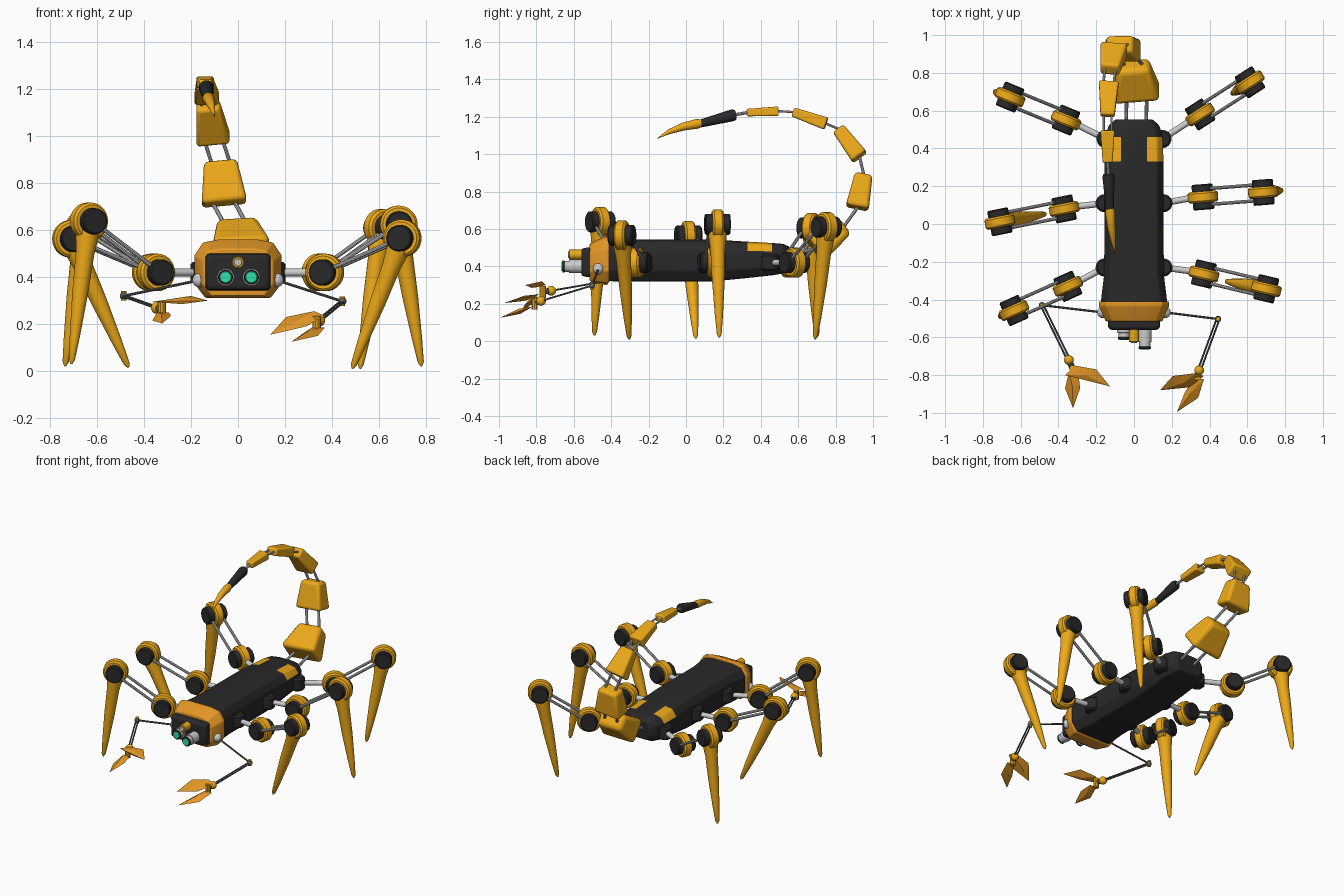
import bpy, bmesh, math
from mathutils import Vector as V

if "Cube" in bpy.data.objects:
    bpy.data.objects.remove(bpy.data.objects["Cube"])


def material(name, c):
    m = bpy.data.materials.new(name)
    m.diffuse_color = (*c, 1)
    m.use_nodes = True
    m.node_tree.nodes["Principled BSDF"].inputs["Base Color"].default_value = m.diffuse_color
    return m


YELLOW = material("yellow", (0.85, 0.40, 0.01))
ORANGE = material("orange", (0.78, 0.31, 0.02))
DARK = material("dark", (0.022, 0.022, 0.022))
STEEL = material("steel", (0.12, 0.12, 0.12))
GREEN = material("green", (0.03, 0.75, 0.42))


def finish(bm, name, mats, bevel=0, angle=35, segs=3):
    bmesh.ops.recalc_face_normals(bm, faces=bm.faces)
    me = bpy.data.meshes.new(name)
    bm.to_mesh(me)
    bm.free()
    ob = bpy.data.objects.new(name, me)
    bpy.context.collection.objects.link(ob)
    for m in mats:
        if m:
            me.materials.append(m)
    if bevel:
        b = ob.modifiers.new("bevel", 'BEVEL')
        b.width, b.segments, b.limit_method = bevel, segs, 'ANGLE'
        b.angle_limit = math.radians(25)
    bpy.ops.object.select_all(action='DESELECT')
    ob.select_set(True)
    bpy.context.view_layer.objects.active = ob
    bpy.ops.object.shade_smooth_by_angle(angle=math.radians(angle))
    return ob


def skin(bm, rings):
    vs = [[bm.verts.new(p) for p in r] for r in rings]
    n = len(vs[0])
    faces = []
    for a, b in zip(vs, vs[1:]):
        faces.append([bm.faces.new((a[i], a[(i + 1) % n], b[(i + 1) % n], b[i])) for i in range(n)])
    bm.faces.new(vs[0])
    bm.faces.new(vs[-1])
    return faces


def tube(name, pts, radii, mat=None, n=16):
    pts = [V(p) for p in pts]
    whole = (pts[-1] - pts[0]).normalized()
    q = whole.to_track_quat('Z', 'Y')
    rings = []
    for i, (p, r) in enumerate(zip(pts, radii)):
        t = (pts[min(i + 1, len(pts) - 1)] - pts[max(i - 1, 0)]).normalized()
        rot = whole.rotation_difference(t) @ q
        rings.append([p + rot @ V((r * math.cos(2 * math.pi * k / n), r * math.sin(2 * math.pi * k / n), 0))
                      for k in range(n)])
    bm = bmesh.new()
    skin(bm, rings)
    return finish(bm, name, [mat])


def rod(name, a, b, r, mat=None, n=10):
    return tube(name, [a, b], [r, r], mat, n)


def ball(name, p, r, mat=None):
    bm = bmesh.new()
    bmesh.ops.create_uvsphere(bm, u_segments=16, v_segments=10, radius=r)
    bmesh.ops.translate(bm, vec=V(p), verts=bm.verts)
    return finish(bm, name, [mat])


def disc(name, c, axis, r, half, mat, edge=0.01):
    steps = [(-half, r - edge), (-half + edge, r), (half - edge, r), (half, r - edge)]
    return tube(name, [V(c) + axis * s for s, _ in steps], [k for _, k in steps], mat, 28)


def taper_box(name, p0, p1, s0, s1, mat, bevel=0.015):
    p0, p1 = V(p0), V(p1)
    d = (p1 - p0).normalized()
    side = (V((1, 0, 0)) - d * d.x).normalized()
    up = side.cross(d)
    bm = bmesh.new()
    skin(bm, [[p + side * w * i / 2 + up * h * j / 2 for i, j in ((-1, -1), (1, -1), (1, 1), (-1, 1))]
              for p, (w, h) in ((p0, s0), (p1, s1))])
    return finish(bm, name, [mat], bevel)


def section(y, w, zb, zt):
    h = zt - zb
    half = [(0.45 * w, zt), (0.80 * w, zt - 0.05 * h), (w, zt - 0.27 * h), (w, zb + 0.25 * h), (0.75 * w, zb)]
    return [V((x, y, z)) for x, z in half] + [V((-x, y, z)) for x, z in reversed(half)]


# body shell, with yellow patches on the rear shoulders
bm = bmesh.new()
bands = skin(bm, [section(*s) for s in (
    (-0.44, .178, .322, .545), (-0.38, .172, .32, .545), (-0.27, .158, .32, .543), (0.15, .156, .32, .543),
    (0.33, .156, .338, .532), (0.46, .152, .352, .525), (0.52, .135, .362, .52), (0.553, .10, .378, .505))])
for k in (0, 1, 7, 8):
    bands[4][k].material_index = 1
finish(bm, "body", [DARK, YELLOW], 0.008, 40)

# head collar, face block and eyes
bm = bmesh.new()
skin(bm, [section(*s) for s in ((-0.41, .186, .312, .56), (-0.435, .186, .312, .56), (-0.515, .15, .32, .522))])
finish(bm, "head_collar", [ORANGE], 0.006)
taper_box("face_block", (0, -0.45, .422), (0, -0.56, .422), (.285, .165), (.272, .152), DARK, 0.018)
F = V((0, -1, 0))
for x, y in ((-0.053, -0.605), (0.057, -0.655)):
    tube("eye_barrel", [(x, -0.55, .40), (x, y + .03, .40), (x, y + .029, .40), (x, y, .40)],
         [.036, .036, .030, .030], None, 24)
    disc("eye_rim", (x, y, .40), F, .032, .006, DARK, .002)
    disc("eye_lens", (x, y - .006, .40), F, .025, .004, GREEN, .002)
disc("sensor_barrel", (0, -0.59, .463), F, .026, .036, YELLOW, .003)
disc("sensor_lens", (0, -0.626, .463), F, .017, .004, None, .002)

# legs: socket, hip, knee, foot
LEGS = {
    "left_front": ((-.155, -.23), (-.35, -.33), (-.635, -.458, .638), (-.71, -.49, .03)),
    "left_middle": ((-.155, .11), (-.37, .08), (-.71, .012, .563), (-.467, .053, .015)),
    "left_rear": ((-.15, .45), (-.36, .55), (-.656, .672, .605), (-.737, .70, .02)),
    "right_front": ((.155, -.23), (.37, -.265), (.70, -.343, .566), (.487, -.303, .01)),
    "right_middle": ((.155, .11), (.365, .143), (.684, .168, .625), (.782, .178, .02)),
    "right_rear": ((.15, .45), (.35, .58), (.614, .75, .61), (.52, .69, .01)),
}
Z = V((0, 0, 1))
for name, (s, h, k, f) in LEGS.items():
    s, h, k, f = V((*s, .42)), V((*h, .42)), V(k), V(f)
    out = V((k.x - h.x, k.y - h.y, 0)).normalized()
    axis = out.cross(Z)
    disc(name + "_socket", s, Z, .048, .045, DARK)
    rod(name + "_hip_rod", s, h - out * .06, .017, None, 14)
    for part, c in (("hip", h), ("knee", k)):
        disc(f"{name}_{part}_ring", c, axis, .08, .03, YELLOW)
        disc(f"{name}_{part}_hub", c, axis, .056, .068, DARK, .006)
    for side in (-1, 1):
        rod(name + "_thigh_rod", h + axis * side * .042, k + axis * side * .042, .009)
    d = f - k
    tube(name + "_shin", [k + d * t for t in (.02, .12, .22, .5, .8, .97, 1)],
         [.05, .048, .040, .034, .022, .013, .004], YELLOW, 20)

# tail: tapered boxes joined by paired rods
TAIL = [
    ((.015, .685, .495), (-.005, .845, .615), (.25, .17), (.17, .11)),
    ((-.058, .915, .712), (-.075, .950, .892), (.195, .125), (.14, .095)),
    ((-.105, .928, .985), (-.128, .815, 1.135), (.145, .095), (.10, .07)),
    ((-.133, .75, 1.163), (-.14, .572, 1.225), (.105, .068), (.075, .05)),
    ((-.14, .495, 1.23), (-.14, .325, 1.222), (.075, .05), (.052, .04)),
]
prev, pw = V((.01, .50, .44)), .19
for i, (a, b, s0, s1) in enumerate(TAIL):
    taper_box(f"tail_segment_{i + 1}", a, b, s0, s1, YELLOW, s0[1] * .16)
    for side in (-1, 1):
        rod("tail_rod", prev + V((side * pw * .28, 0, 0)), V(a) + V((side * pw * .28, 0, 0)), .004 + pw * .03)
    prev, pw = V(b), s1[0]
rod("tail_tip_rod", prev, (-.135, .26, 1.21), .009)
tube("stinger_socket", [(-.137, .265, 1.211), (-.135, .25, 1.208), (-.128, .075, 1.163)], [.026, .032, .021], DARK)
tube("stinger", [(-.128, .085, 1.166), (-.126, .06, 1.162), (-.12, -.016, 1.147), (-.11, -.09, 1.12),
                 (-.10, -.155, 1.083)], [.020, .026, .021, .013, .001], YELLOW)


# claw arms
def blade(name, pts, thick):
    pts = [V(p) for p in pts]
    c = sum(pts, V()) / len(pts)
    nrm = (pts[1] - pts[0]).cross(pts[3] - pts[0]).normalized()
    bm = bmesh.new()
    for p in pts + [c + nrm * thick, c - nrm * thick]:
        bm.verts.new(p)
    bmesh.ops.convex_hull(bm, input=bm.verts)
    finish(bm, name, [ORANGE], 0, 15)


ARMS = {
    "left": ((-.165, -.468, .387), (-.487, -.43, .32), (-.345, -.72, .27), (-.325, -.765, .265)),
    "right": ((.165, -.468, .387), (.445, -.503, .297), (.345, -.775, .215), (.335, -.81, .205)),
}
for name, (sh, el, wr, palm) in ARMS.items():
    sh, el, wr, palm = V(sh), V(el), V(wr), V(palm)
    ball(name + "_shoulder", sh, .03)
    rod(name + "_upper_arm", sh, el, .006, STEEL)
    ball(name + "_elbow", el, .017, STEEL)
    rod(name + "_elbow_pin", el - Z * .02, el + Z * .02, .012, YELLOW)
    for s in (-.008, .008):
        rod(name + "_forearm", el + V((s, 0, 0)), wr + V((s, 0, 0)), .005, STEEL)
    ball(name + "_wrist", wr, .026, YELLOW)
    rod(name + "_palm", wr, palm, .016, STEEL)
    rod(name + "_claw_pin", palm - Z * .035, palm + Z * .03, .018, YELLOW)
blade("left_claw_upper", [(-.365, -.80, .295), (-.31, -.75, .30), (-.20, -.77, .32), (-.127, -.86, .30),
                          (-.24, -.825, .285)], .012)
blade("left_claw_lower", [(-.345, -.785, .25), (-.365, -.87, .215), (-.323, -.975, .203), (-.285, -.87, .235),
                          (-.295, -.79, .25)], .014)
blade("right_claw_upper", [(.37, -.805, .235), (.325, -.79, .255), (.205, -.805, .23), (.138, -.88, .155),
                           (.29, -.865, .19)], .014)
blade("right_claw_lower", [(.37, -.82, .185), (.34, -.92, .15), (.228, -.995, .125), (.27, -.89, .155),
                           (.315, -.82, .185)], .014)
